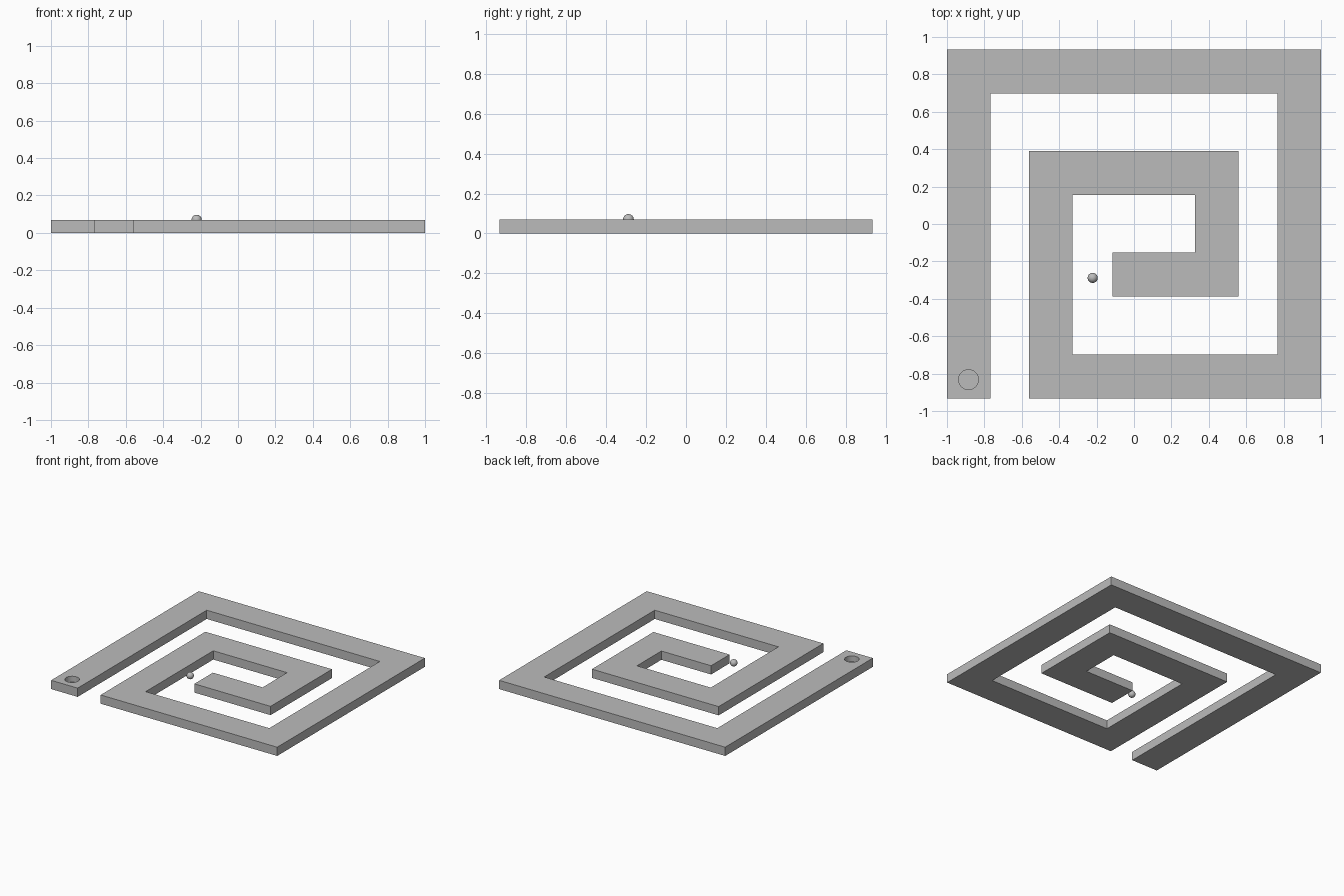
import bpy
import bmesh
from mathutils import Vector

cube = bpy.data.objects.get("Cube")
if cube:
    bpy.data.objects.remove(cube, do_unlink=True)

HEIGHT = 0.07
HALF_WIDTH = 0.117

grey = bpy.data.materials.new("plain_grey")
grey.use_nodes = True
grey.diffuse_color = (0.5, 0.5, 0.5, 1)
grey.node_tree.nodes["Principled BSDF"].inputs["Base Color"].default_value = (0.5, 0.5, 0.5, 1)


def offset_path(points, dist):
    """Shift a path sideways by dist, with mitred corners."""
    dirs = [(b - a).normalized() for a, b in zip(points, points[1:])]
    normals = [Vector((-d.y, d.x)) for d in dirs]
    result = []
    for i, p in enumerate(points):
        n1, n2 = normals[max(i - 1, 0)], normals[min(i, len(normals) - 1)]
        result.append(p + (n1 + n2) * dist / (1 + n1.dot(n2)))
    return result


# Square spiral track, extruded from its centre line
path = [Vector(p) for p in [
    (-0.883, -0.933), (-0.883, 0.816), (0.883, 0.816), (0.883, -0.816),
    (-0.445, -0.816), (-0.445, 0.273), (0.442, 0.273), (0.442, -0.27),
    (-0.115, -0.27)]]
outline = offset_path(path, HALF_WIDTH) + offset_path(path, -HALF_WIDTH)[::-1]
bm = bmesh.new()
base = bm.faces.new([bm.verts.new((p.x, p.y, 0)) for p in outline])
top = bmesh.ops.extrude_face_region(bm, geom=[base])["geom"]
bmesh.ops.translate(bm, vec=(0, 0, HEIGHT),
                    verts=[v for v in top if isinstance(v, bmesh.types.BMVert)])
bmesh.ops.recalc_face_normals(bm, faces=bm.faces)
mesh = bpy.data.meshes.new("spiral_track")
bm.to_mesh(mesh)
bm.free()
mesh.materials.append(grey)
track = bpy.data.objects.new("spiral_track", mesh)
bpy.context.collection.objects.link(track)

# Blind round hole at the outer end
bpy.ops.mesh.primitive_cylinder_add(vertices=48, radius=0.053, depth=0.1,
                                    location=(-0.885, -0.832, 0.025 + 0.05))
cutter = bpy.context.object
cutter.name = "hole_cutter"
cutter.data.materials.append(grey)
cutter.hide_render = True
cut = track.modifiers.new("round_hole", "BOOLEAN")
cut.object = cutter
cut.solver = "EXACT"
bpy.context.view_layer.update()
cut_mesh = bpy.data.meshes.new_from_object(
    track.evaluated_get(bpy.context.evaluated_depsgraph_get()))
track.modifiers.clear()
track.data = cut_mesh
bpy.data.objects.remove(cutter, do_unlink=True)
bpy.ops.object.select_all(action="DESELECT")
track.select_set(True)
bpy.context.view_layer.objects.active = track
bpy.ops.object.shade_smooth_by_angle()

# Small ball beside the inner end
bpy.ops.mesh.primitive_uv_sphere_add(segments=32, ring_count=16, radius=0.027,
                                     location=(-0.221, -0.288, HEIGHT))
ball = bpy.context.object
ball.name = "ball"
ball.data.materials.append(grey)
bpy.ops.object.shade_smooth()
